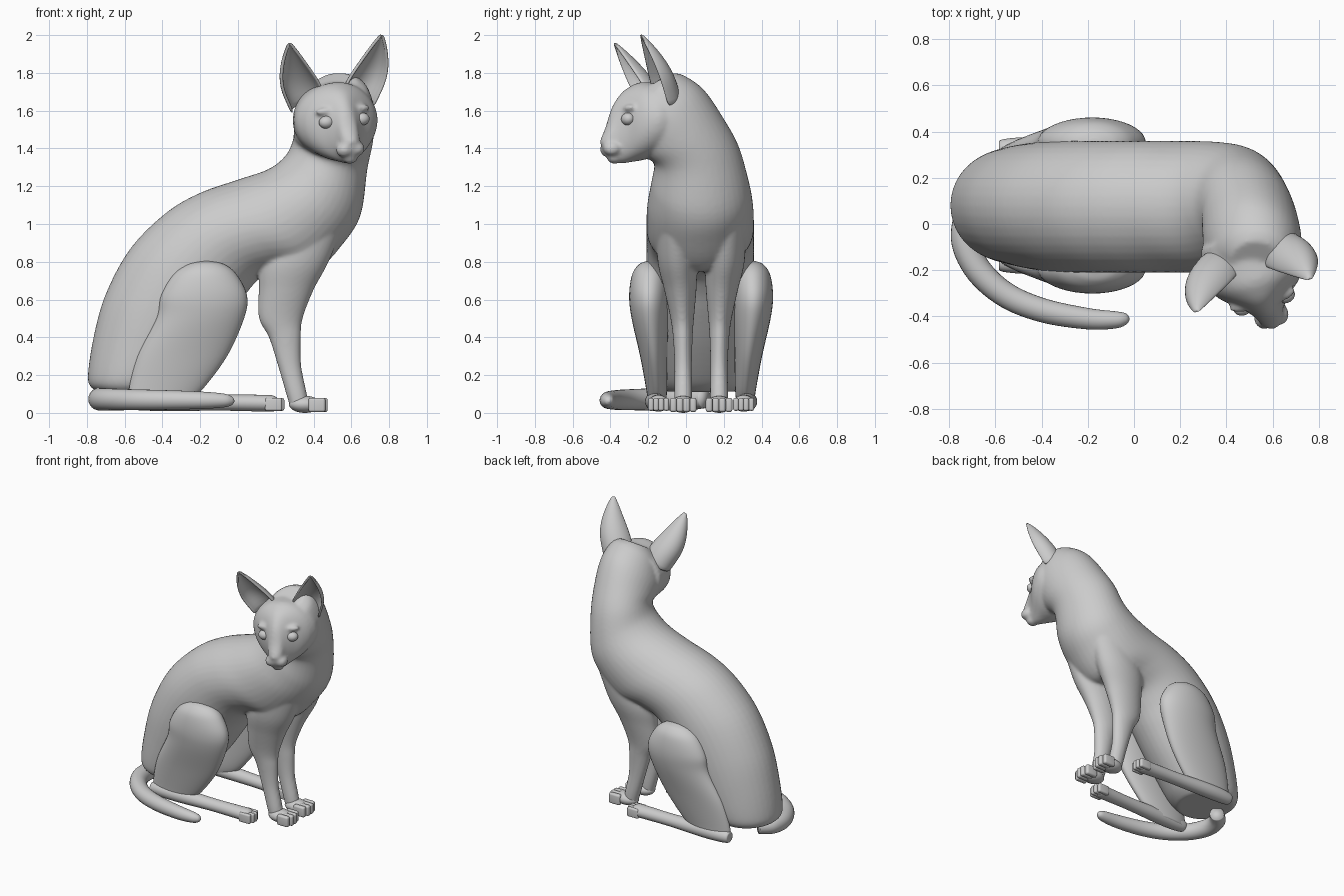
import bpy, bmesh, math
from mathutils import Vector, Matrix

if "Cube" in bpy.data.objects:
    bpy.data.objects.remove(bpy.data.objects["Cube"])

MID = 0.08  # y of the body's mirror plane
HEAD = (Matrix.Translation((0.495, -0.1, 1.55)) @ Matrix.Rotation(math.radians(16), 4, 'Z')
        @ Matrix.Rotation(math.radians(-5), 4, 'Y'))


def make(name, bm, matrix=None):
    if matrix:
        bm.transform(matrix)
    bmesh.ops.recalc_face_normals(bm, faces=bm.faces)
    me = bpy.data.meshes.new(name)
    bm.to_mesh(me)
    bm.free()
    me.shade_smooth()
    ob = bpy.data.objects.new(name, me)
    bpy.context.collection.objects.link(ob)
    return ob


def spline(a, b, c, d, t):
    return 0.5 * (2 * b + (c - a) * t + (2 * a - 5 * b + 4 * c - d) * t * t + (3 * b - a - 3 * c + d) * t ** 3)


def loft(name, secs, n=40, steps=6, matrix=None):
    """Skin smoothly interpolated ellipses (centre, half axis A, half axis B)."""
    secs = [tuple(Vector(v) for v in s) for s in secs]
    p = [secs[0]] + secs + [secs[-1]]
    fine = []
    for i in range(1, len(p) - 2):
        for k in range(steps):
            fine.append([spline(p[i - 1][j], p[i][j], p[i + 1][j], p[i + 2][j], k / steps) for j in range(3)])
    fine.append(secs[-1])
    bm = bmesh.new()
    rings = []
    for c, a, b in fine:
        rings.append([bm.verts.new(c + a * math.cos(w) + b * math.sin(w))
                      for w in (2 * math.pi * i / n for i in range(n))])
    for r, q in zip(rings, rings[1:]):
        for i in range(n):
            bm.faces.new((r[i], r[(i + 1) % n], q[(i + 1) % n], q[i]))
    bm.faces.new(rings[0])
    bm.faces.new(rings[-1])
    return make(name, bm, matrix)


def blob(name, loc, size, matrix=None):
    bm = bmesh.new()
    bmesh.ops.create_uvsphere(bm, u_segments=24, v_segments=14, radius=1)
    bm.transform(Matrix.Translation(loc) @ Matrix.Diagonal((*size, 1)))
    return make(name, bm, matrix)


def toe(loc, size):
    bm = bmesh.new()
    bmesh.ops.create_cube(bm, size=2)
    bm.transform(Matrix.Translation(loc) @ Matrix.Diagonal((*size, 1)))
    bmesh.ops.bevel(bm, geom=bm.edges[:], offset=min(size) * 0.75, segments=4, profile=0.5, affect='EDGES')
    return make("toe", bm)


def join(name, obs):
    bpy.ops.object.select_all(action='DESELECT')
    for o in obs:
        o.select_set(True)
    bpy.context.view_layer.objects.active = obs[0]
    bpy.ops.object.join()
    obs[0].name = name
    return obs[0]


# Torso, neck and skull: back point x,z / belly point x,z / centre y / half width y,z
torso = [
    (-0.76, 0.12, -0.38, 0.11, .08, .20, 0), (-0.795, 0.18, -0.30, 0.17, .08, .24, 0),
    (-0.765, 0.40, -0.15, 0.35, .08, .265, 0), (-0.70, 0.63, -0.03, 0.52, .077, .28, 0),
    (-0.57, 0.87, 0.05, 0.64, .075, .285, 0), (-0.38, 1.06, 0.13, 0.72, .075, .285, 0),
    (-0.20, 1.165, 0.25, 0.75, .075, .285, 0), (0.0, 1.235, 0.42, 0.76, .075, .285, 0),
    (0.16, 1.29, 0.56, 0.90, .075, .28, 0), (0.25, 1.36, 0.65, 1.05, .075, .26, 0),
    (0.29, 1.44, 0.685, 1.29, .055, .225, .04), (0.295, 1.49, 0.715, 1.44, -.02, .215, .10),
    (0.305, 1.56, 0.725, 1.58, -.10, .195, .14), (0.35, 1.67, 0.69, 1.70, -.15, .14, .10),
    (0.42, 1.745, 0.63, 1.755, -.155, .08, .05)]
parts = [loft("body", [(((a + c) / 2, y, (b + d) / 2), ((c - a) / 2, 0, (d - b) / 2), (0, w, wz))
                       for a, b, c, d, y, w, wz in torso])]

# Face wedge: forward y, centre z, half width, half height
face = [(.05, 0, .20, .20), (-.08, 0, .225, .20), (-.15, -.008, .205, .207), (-.20, -.022, .165, .20),
        (-.25, -.045, .105, .185), (-.30, -.078, .062, .147), (-.335, -.115, .05, .085), (-.362, -.12, .03, .03)]
parts.append(loft("face", [((0, y, z), (w, 0, 0), (0, 0, h)) for y, z, w, h in face], matrix=HEAD))
for s in (-1, 1):
    parts.append(blob("muzzle", (s * .032, -.315, -.155), (.046, .048, .04), HEAD))
    parts.append(blob("brow", (s * .085, -.232, .055), (.065, .034, .022), HEAD))
parts.append(blob("chin", (0, -.295, -.2), (.042, .04, .032), HEAD))
parts.append(blob("nose", (0, -.35, -.115), (.026, .022, .02), HEAD))

# Front legs: z, centre x, half length, offset from the middle, half width
leg = [(1.0, .38, .18, .13, .11), (.8, .30, .18, .125, .105), (.65, .255, .145, .11, .085),
       (.5, .227, .116, .10, .062), (.4, .248, .085, .097, .052), (.25, .273, .062, .095, .046),
       (.1, .31, .055, .095, .048), (.03, .325, .05, .095, .045)]
for s in (-1, 1):
    parts.append(loft("front_leg", [((x, MID + s * o, z), (hx, 0, 0), (0, hy, 0)) for z, x, hx, o, hy in leg]))

# Fuse into one continuous skin
body = join("body", parts)
mod = body.modifiers.new("Fuse", 'REMESH')
mod.mode, mod.voxel_size, mod.use_smooth_shade = 'VOXEL', 0.011, True
mod = body.modifiers.new("Relax", 'SMOOTH')
mod.factor, mod.iterations = 0.5, 6

# Haunches: z, centre x, half length, offset, half width
thigh = [(.803, -.17, .03, .27, .02), (.785, -.17, .10, .27, .06), (.73, -.175, .17, .272, .094),
         (.62, -.18, .228, .275, .106), (.5, -.20, .232, .27, .098), (.3, -.295, .237, .25, .073),
         (.12, -.385, .193, .235, .055), (.04, -.43, .145, .235, .045)]
# Hind feet: x, centre z, offset, half width, half height
foot = [(-.585, .06, .245, .02, .02), (-.565, .06, .245, .042, .042), (-.4, .06, .245, .052, .05),
        (-.1, .055, .235, .046, .043), (.1, .052, .228, .05, .044), (.18, .05, .225, .053, .043),
        (.21, .048, .225, .035, .03)]
for s, side in ((-1, "right"), (1, "left")):
    loft("thigh_" + side, [((x, MID + s * o, z), (hx, 0, 0), (0, hy, 0)) for z, x, hx, o, hy in thigh])
    hind = [loft("foot", [((x, MID + s * o, z), (0, hy, 0), (0, 0, hz)) for x, z, o, hy, hz in foot])]
    front = [blob("paw", (.355, MID + s * .095, .045), (.085, .064, .045))]
    for k in (-1.5, -.5, .5, 1.5):
        back = .012 * (abs(k) > 1)
        hind.append(toe((.20 - back, MID + s * .225 + k * .027, .045), (.045, .0145, .034)))
        front.append(toe((.43 - back, MID + s * .095 + k * .035, .042), (.045, .018, .038)))
    join("hind_foot_" + side, hind)
    join("front_paw_" + side, front)

# Eyes and cupped ears
for s, side in ((-1, "right"), (1, "left")):
    blob("eye_" + side, (s * .097, -.243, -.003), (.042, .036, .034), HEAD)
    base, tip = Vector((s * .155, -.09, .14)), Vector((s * .255, -.21, .43))
    lat, rear = Vector((s * .93, .1, -.3)), Vector((s * .1, .95, .2))
    prof = [(-.2, .095), (0, .1), (.2, .098), (.4, .086), (.6, .066), (.8, .039), (.92, .018), (1, .004)]
    bm = bmesh.new()
    rows = []
    for v, r in prof:
        mid = base.lerp(tip, v) + lat * 0.018 * math.sin(math.pi * max(v, 0))
        rows.append([bm.verts.new(mid + r * (lat * math.cos(w) + rear * math.sin(w)))
                     for w in (math.pi * i / 16 for i in range(17))])
    for r, q in zip(rows, rows[1:]):
        for i in range(16):
            bm.faces.new((r[i], r[i + 1], q[i + 1], q[i]))
    ear = make("ear_" + side, bm, HEAD)
    mod = ear.modifiers.new("Thickness", 'SOLIDIFY')
    mod.thickness, mod.offset = 0.016, 0
    mod = ear.modifiers.new("Round", 'SUBSURF')
    mod.levels = mod.render_levels = 1

# Tail curled around the right side: x, y, radius
path = [(-.66, .10, .05), (-.72, .03, .058), (-.73, -.08, .06), (-.67, -.205, .058), (-.55, -.31, .055),
        (-.39, -.375, .052), (-.2, -.41, .046), (-.08, -.415, .037), (-.035, -.41, .024), (-.02, -.408, .006)]
secs = []
for i, (x, y, r) in enumerate(path):
    a, b = path[max(i - 1, 0)], path[min(i + 1, len(path) - 1)]
    t = Vector((b[0] - a[0], b[1] - a[1], 0)).normalized()
    secs.append(((x, y, 0.075 - 0.012 * i / 9), (-t.y * r, t.x * r, 0), (0, 0, r)))
loft("tail", secs, n=24)
